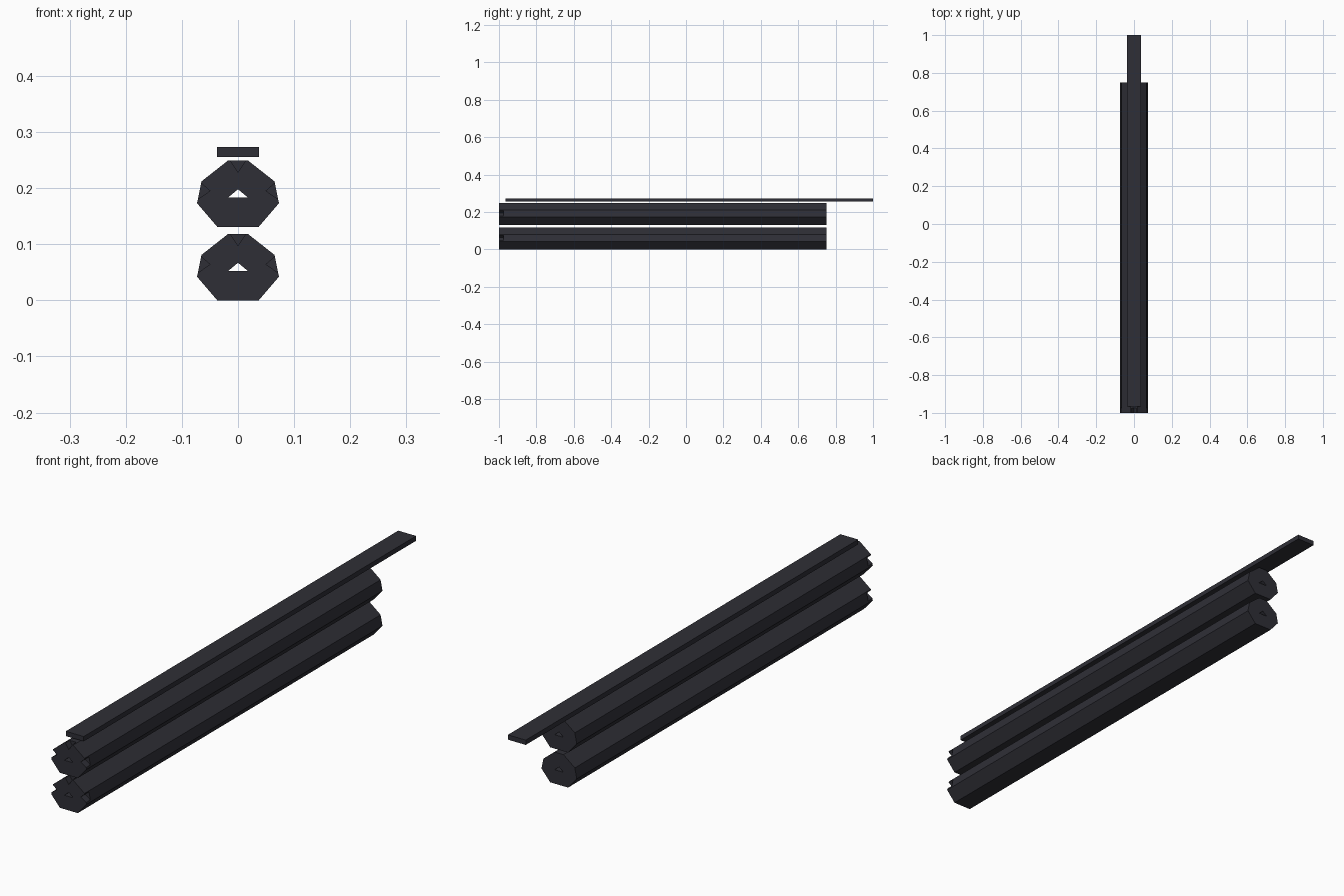
import bpy
import bmesh

cube = bpy.data.objects.get("Cube")
if cube:
    bpy.data.objects.remove(cube, do_unlink=True)

# Single gunmetal colour
metal = bpy.data.materials.new("dark gunmetal")
metal.use_nodes = True
colour = (0.028, 0.028, 0.037, 1)
metal.diffuse_color = colour
metal.node_tree.nodes["Principled BSDF"].inputs["Base Color"].default_value = colour


def prism(name, profile, y0, y1, z=0.0):
    """Extrude an x-z profile along y."""
    bm = bmesh.new()
    face = bm.faces.new([bm.verts.new((x, y0, h + z)) for x, h in profile])
    ext = bmesh.ops.extrude_face_region(bm, geom=[face], use_keep_orig=True)
    verts = [v for v in ext["geom"] if isinstance(v, bmesh.types.BMVert)]
    bmesh.ops.translate(bm, verts=verts, vec=(0, y1 - y0, 0))
    bmesh.ops.recalc_face_normals(bm, faces=bm.faces[:])
    mesh = bpy.data.meshes.new(name)
    bm.to_mesh(mesh)
    bm.free()
    mesh.materials.append(metal)
    obj = bpy.data.objects.new(name, mesh)
    bpy.context.collection.objects.link(obj)
    return obj


def cut(obj, cutter):
    """Subtract the cutter, bake the result and discard the cutter."""
    mod = obj.modifiers.new("cut", "BOOLEAN")
    mod.operation = "DIFFERENCE"
    mod.solver = "EXACT"
    mod.object = cutter
    cutter.hide_render = True
    bpy.context.view_layer.update()
    graph = bpy.context.evaluated_depsgraph_get()
    mesh = bpy.data.meshes.new_from_object(obj.evaluated_get(graph))
    obj.modifiers.clear()
    obj.data = mesh
    bpy.data.objects.remove(cutter, do_unlink=True)


# Seven-sided barrel outline, right half mirrored to the left
half = [(0.037, 0.0), (0.073, 0.042), (0.065, 0.081), (0.018, 0.118)]
outline = half + [(-x, z) for x, z in reversed(half)]
bore = [(-0.018, 0.052), (0.018, 0.052), (0.0, 0.067)]
top_notch = [(-0.0205, 0.128), (0.0, 0.097), (0.0205, 0.128)]
side_notch = [(0.082, 0.092), (0.050, 0.064), (0.083, 0.041)]

for name, z in (("lower_barrel", 0.0), ("upper_barrel", 0.131)):
    barrel = prism(name, outline, -1.0, 0.75, z)
    cut(barrel, prism("bore_cutter", bore, -1.1, 0.85, z))
    # Shallow V notches around the muzzle
    mirrored = [(-x, h) for x, h in side_notch]
    for notch in (top_notch, side_notch, mirrored):
        cut(barrel, prism("notch_cutter", notch, -1.1, -0.975, z))

# Flat rib floating above the barrels
rib = [(-0.037, 0.255), (0.037, 0.255), (0.037, 0.273), (-0.037, 0.273)]
prism("top_rib", rib, -0.965, 1.0)
